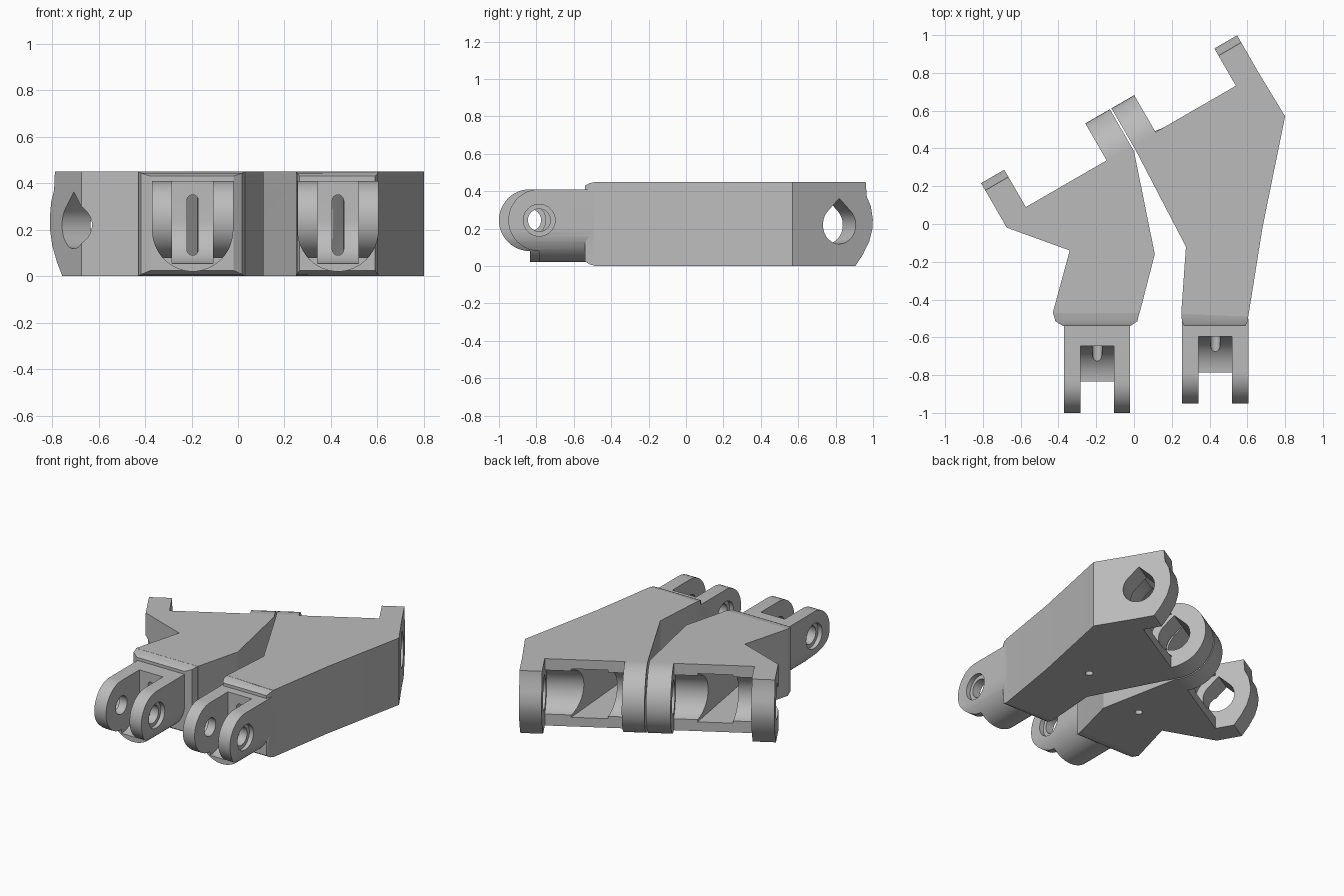
import bpy, bmesh, math
from mathutils import Vector

if "Cube" in bpy.data.objects:
    bpy.data.objects.remove(bpy.data.objects["Cube"])

H = 0.45                                   # height of the blocks
U = Vector((math.cos(math.pi / 6), 0.5, 0))    # direction of the rear hinge pin
V = Vector((-0.5, math.cos(math.pi / 6), 0))   # direction pointing out of the rear hinge

grey = bpy.data.materials.new("plain_grey")
grey.diffuse_color = (0.5, 0.5, 0.5, 1)
grey.use_nodes = True
grey.node_tree.nodes["Principled BSDF"].inputs["Base Color"].default_value = grey.diffuse_color


def loft(name, ring_a, ring_b):
    """Closed solid between two matching rings of points."""
    bm = bmesh.new()
    a = [bm.verts.new(p) for p in ring_a]
    b = [bm.verts.new(p) for p in ring_b]
    bm.faces.new(a)
    bm.faces.new(b)
    for i in range(len(a)):
        j = (i + 1) % len(a)
        bm.faces.new((a[i], a[j], b[j], b[i]))
    bmesh.ops.recalc_face_normals(bm, faces=bm.faces)
    mesh = bpy.data.meshes.new(name)
    bm.to_mesh(mesh)
    bm.free()
    mesh.materials.append(grey)
    ob = bpy.data.objects.new(name, mesh)
    bpy.context.collection.objects.link(ob)
    return ob


def prism_x(name, yz, x0, x1):
    return loft(name, [(x0, y, z) for y, z in yz], [(x1, y, z) for y, z in yz])


def prism_z(name, xy, z0, z1):
    return loft(name, [(x, y, z0) for x, y in xy], [(x, y, z1) for x, y in xy])


def uvz(u, v, z):
    return U * u + V * v + Vector((0, 0, z))


def prism_u(name, vz, u0, u1):
    return loft(name, [uvz(u0, v, z) for v, z in vz], [uvz(u1, v, z) for v, z in vz])


def arc(cx, cy, r, a0, a1, n):
    return [(cx + r * math.cos(math.radians(a0 + (a1 - a0) * i / n)),
             cy + r * math.sin(math.radians(a0 + (a1 - a0) * i / n))) for i in range(n + 1)]


def circle(cx, cy, r, n=32):
    return arc(cx, cy, r, 0, 360, n)[:-1]


def combine(ob, other, op):
    mod = ob.modifiers.new(op.lower(), 'BOOLEAN')
    mod.operation, mod.object, mod.solver = op, other, 'EXACT'
    bpy.context.view_layer.objects.active = ob
    bpy.ops.object.modifier_apply(modifier=mod.name)
    bpy.data.objects.remove(other)


def at(u, v):
    p = U * u + V * v
    return p.x, p.y


def make_fork(name, cx, c):
    """Front clevis centred on x = cx with its pin at y = c."""
    w, zc = 0.175, 0.245
    # U-shaped section, trimmed by the rounded side profile
    section = [(cx - w, 0.41)] + [(cx + x, z) for x, z in
              [(w * math.cos(t), 0.2 + 0.18 * math.sin(t)) for t in
               [math.pi + math.pi * i / 24 for i in range(25)]]] + [(cx + w, 0.41)]
    fork = loft(name, [(x, c - 0.3, z) for x, z in section], [(x, -0.5, z) for x, z in section])
    side = [(-0.45, 0.5), (c, 0.5)] + [(c, 0.41)] + arc(c, zc, 0.165, 90, 270, 24)[1:] + [(c, -0.1), (-0.45, -0.1)]
    combine(fork, prism_x("trim", side, cx - 0.4, cx + 0.4), 'INTERSECT')
    # gap between the ears with a curved floor
    gap = [(c - 0.4, 0.7), (c + 0.19, 0.7)] + arc(c, zc, 0.19, 0, -90, 14) + [(c, -0.2), (c - 0.4, -0.2)]
    combine(fork, prism_x("gap", gap, cx - 0.088, cx + 0.088), 'DIFFERENCE')
    # pin hole and its wider outer recesses
    combine(fork, prism_x("pin", circle(c, zc, 0.06), cx - 0.4, cx + 0.4), 'DIFFERENCE')
    for s in (-1, 1):
        combine(fork, prism_x("recess", circle(c, zc, 0.085), cx + s * 0.145, cx + s * 0.3), 'DIFFERENCE')
    return fork


def make_piece(name, outline, nose, cx, c, outer, inner, pocket, vent):
    body = prism_z(name, outline, 0, H)
    # chamfered nose behind the fork
    (x0, y0, x1, y1), (x2, x3) = nose
    back = [(x0, y0, 0), (x1, y1, 0), (x1, y1, H), (x0, y0, H)]
    front = [(x2, -0.54, 0.025), (x3, -0.54, 0.025), (x3, -0.54, H - 0.02), (x2, -0.54, H - 0.02)]
    mid = [(a * 0.75 + p[0] * 0.25, -0.515, p[2])
           for a, p in zip((x0, x1, x1, x0), front)]
    mid = [(p[0], p[1], 0.008 if p[2] < 0.2 else H - 0.007) for p in mid]
    inset = [(p[0], p[1] + 0.01, p[2]) for p in back]
    combine(body, loft("nose", inset, mid), 'UNION')
    combine(body, loft("nose_tip", mid, front), 'UNION')
    # rear hinge ears
    blunt = [(0.32, 0), (0.484, 0), (0.53, 0.06), (0.57, 0.13), (0.59, 0.2), (0.592, 0.25),
             (0.58, 0.32), (0.555, 0.37), (0.548, H), (0.32, H)]
    rounded = [(0.33, 0)] + arc(0.365, H / 2, H / 2, -90, 90, 24) + [(0.33, H)]
    combine(body, prism_u("outer_ear", blunt, *outer), 'UNION')
    combine(body, prism_u("inner_ear", rounded, *inner), 'UNION')
    # front fork
    combine(body, make_fork("fork", cx, c), 'UNION')
    # rounded channel between the ears
    ends = sorted(outer + inner)
    combine(body, prism_u("channel", circle(0.385, 0.225, 0.15), ends[1], ends[2]), 'DIFFERENCE')
    # teardrop pin hole
    drop = arc(0.385, 0.22, 0.102, 135, 405, 28) + [(0.385, 0.362)]
    combine(body, prism_u("pin_hole", drop, ends[0] - 0.05, ends[3] + 0.05), 'DIFFERENCE')
    # pocket narrowing into the cord slit at the fork
    p0, p1 = pocket
    mouth = [uvz(p0, 0.42, 0.06), uvz(p1, 0.42, 0.06), uvz(p1, 0.42, 0.39), uvz(p0, 0.42, 0.39)]
    s = 0.025
    slit = [(cx - s, -0.5, 0.09), (cx + s, -0.5, 0.09), (cx + s, -0.5, 0.35), (cx - s, -0.5, 0.35)]
    combine(body, loft("pocket", mouth, slit), 'DIFFERENCE')
    tall = arc(cx, 0.115, s, 180, 360, 8) + arc(cx, 0.325, s, 0, 180, 8)
    combine(body, loft("slit", [(x, c + 0.065, z) for x, z in tall],
                       [(x, -0.47, z) for x, z in tall]), 'DIFFERENCE')
    # small vent hole underneath
    combine(body, prism_z("vent", circle(*vent, 0.024, 16), -0.1, 0.2), 'DIFFERENCE')
    bpy.ops.object.select_all(action='DESELECT')
    body.select_set(True)
    bpy.context.view_layer.objects.active = body
    bpy.ops.object.shade_smooth_by_angle(angle=math.radians(25))
    return body


F = 0.364  # floor of the rear hinge slots
make_piece("left_hinge_block",
           [at(-0.593, F), at(-0.593, 0.32), (-0.34, -0.14), (-0.43, -0.47), (0.03, -0.47),
            (0.11, -0.16), at(0.193, 0.335), at(0.193, F)],
           ((-0.43, -0.475, 0.03, -0.475), (-0.375, -0.02)),
           -0.195, -0.835, (-0.593, -0.451), (0.043, 0.193), (-0.31, -0.08), (-0.087, -0.06))
make_piece("right_hinge_block",
           [at(0.203, F), at(0.203, 0.335), (0.275, -0.12), (0.25, -0.475), (0.605, -0.49),
            (0.68, -0.02), (0.80, 0.57), at(0.972, F)],
           ((0.25, -0.48, 0.605, -0.49), (0.265, 0.59)),
           0.43, -0.785, (0.833, 0.972), (0.203, 0.342), (0.465, 0.70), (0.45, 0.11))
